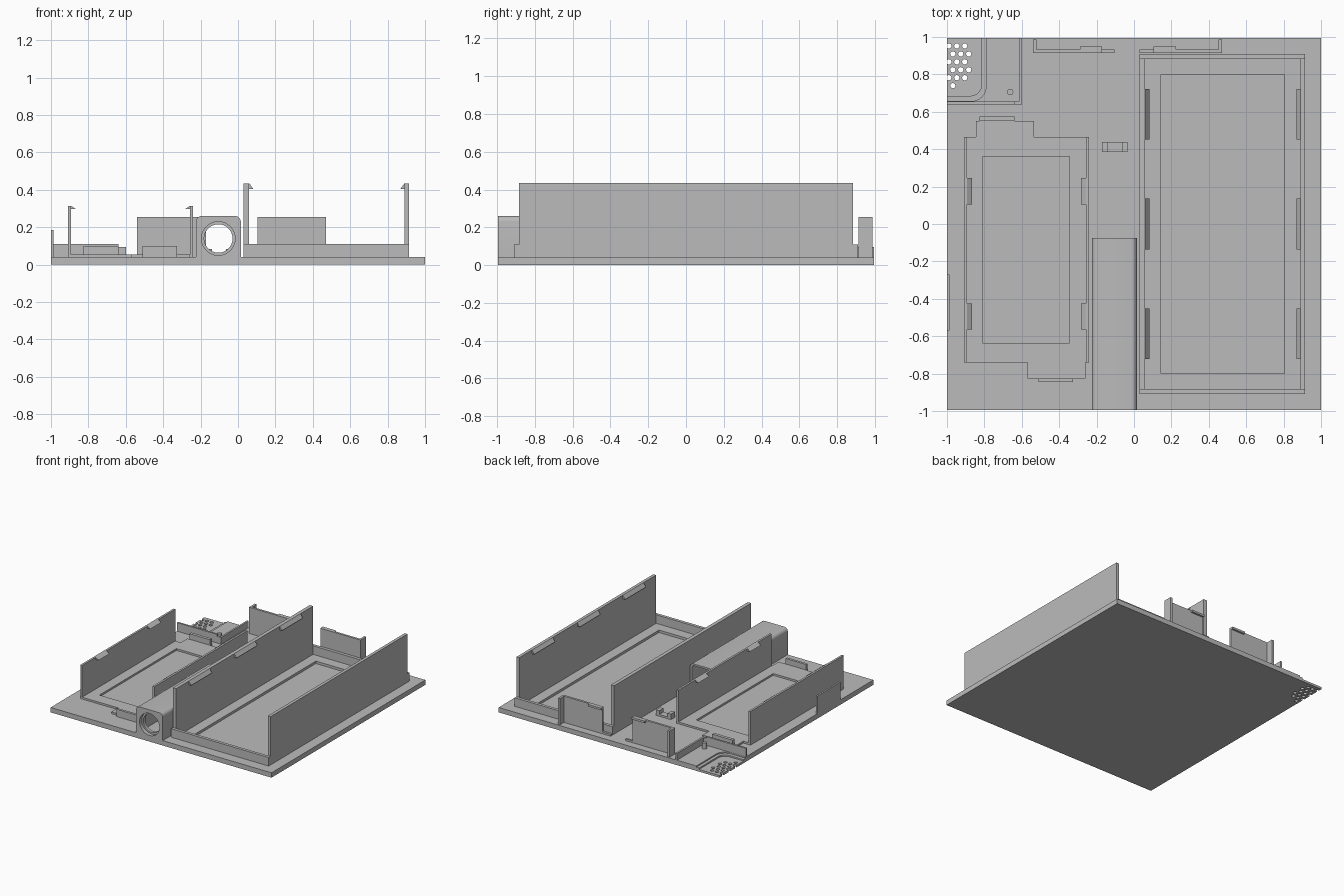
import bpy, bmesh, math
from mathutils import Vector

old = bpy.data.objects.get("Cube")
if old:
    bpy.data.objects.remove(old, do_unlink=True)

GREY = (0.5, 0.5, 0.5, 1)
mat = bpy.data.materials.new("plain_grey")
mat.use_nodes = True
mat.diffuse_color = GREY
mat.node_tree.nodes["Principled BSDF"].inputs["Base Color"].default_value = GREY

FLOOR = 0.04   # top of the base plate


def finish(name, bm):
    bmesh.ops.recalc_face_normals(bm, faces=bm.faces)
    mesh = bpy.data.meshes.new(name)
    bm.to_mesh(mesh)
    bm.free()
    mesh.materials.append(mat)
    ob = bpy.data.objects.new(name, mesh)
    bpy.context.collection.objects.link(ob)
    return ob


def prism(name, outline, lo, hi, axis="z"):
    """Extrude a 2D outline: (x, y) along z, or (x, z) along y."""
    bm = bmesh.new()
    place = (lambda a, b, t: (a, b, t)) if axis == "z" else (lambda a, b, t: (a, t, b))
    face = bm.faces.new([bm.verts.new(place(a, b, lo)) for a, b in outline])
    new = bmesh.ops.extrude_face_region(bm, geom=[face])["geom"]
    step = Vector(place(0, 0, hi - lo))
    bmesh.ops.translate(bm, vec=step, verts=[v for v in new if isinstance(v, bmesh.types.BMVert)])
    return finish(name, bm)


def rect(x0, x1, y0, y1):
    return [(x0, y0), (x1, y0), (x1, y1), (x0, y1)]


def box(name, x0, x1, y0, y1, z0, z1):
    return prism(name, rect(x0, x1, y0, y1), z0, z1)


def arc(cx, cy, r, start, end, n):
    angles = [math.radians(start + (end - start) * i / n) for i in range(n + 1)]
    return [(cx + r * math.cos(a), cy + r * math.sin(a)) for a in angles]


def circle(cx, cy, r, n):
    return arc(cx, cy, r, 0, 360, n)[:-1]


def cut(ob, *cutters):
    for cutter in cutters:
        cutter.hide_render = True
        mod = ob.modifiers.new("cut", "BOOLEAN")
        mod.operation = "DIFFERENCE"
        mod.solver = "EXACT"
        mod.object = cutter
    graph = bpy.context.evaluated_depsgraph_get()
    mesh = bpy.data.meshes.new_from_object(ob.evaluated_get(graph))
    ob.modifiers.clear()
    ob.data = mesh
    for cutter in cutters:
        bpy.data.objects.remove(cutter, do_unlink=True)


def clip(name, x, direction, y0, y1, top, reach, drop):
    """Wedge on a wall top, sloping down to a flat underside."""
    prism(name, [(x, top), (x + direction * reach, top - drop), (x, top - drop)], y0, y1, "y")


# Base plate with the sunken floor of the wide tray and the stepped vent corner
plate = box("base_plate", -1, 1, -0.995, 0.995, 0, FLOOR)


def vent_pocket(x, y, r, z):
    return prism("pocket_cutter", [(-1.1, y)] + arc(x - r, y + r, r, -90, 0, 8)
                 + [(x, 1.1), (-1.1, 1.1)], z, 0.1)


cut(plate,
    box("floor_cutter", 0.145, 0.805, -0.8, 0.8, 0.02, 0.1),
    vent_pocket(-0.79, 0.657, 0.08, 0.03),
    vent_pocket(-0.815, 0.685, 0.06, 0.018))

# Round vent holes in staggered rows
bm = bmesh.new()
PITCH = 0.0425
for row in range(6):
    for col in range(3):
        x = -0.99 + PITCH * (col + (0.5 if row % 2 else 0))
        y = 0.952 - PITCH * row
        if row == 5 and col > 0 or row == 4 and col > 2:
            continue
        ring = [bm.verts.new((a, b, -0.05)) for a, b in circle(x, y, 0.014, 16)]
        face = bm.faces.new(ring)
        new = bmesh.ops.extrude_face_region(bm, geom=[face])["geom"]
        bmesh.ops.translate(bm, vec=(0, 0, 0.15),
                            verts=[v for v in new if isinstance(v, bmesh.types.BMVert)])
cut(plate, finish("hole_cutter", bm))

# Vent corner walls and post
box("vent_front_wall", -1, -0.64, 0.64, 0.655, FLOOR, 0.11)
box("vent_front_wall_end", -0.64, -0.6, 0.64, 0.655, FLOOR, 0.095)
box("vent_side_wall", -0.615, -0.6, 0.655, 0.995, FLOOR, 0.095)
prism("vent_post", circle(-0.662, 0.706, 0.017, 20), FLOOR, 0.09)

# Wide tray: low rim, two tall side walls and their clips
rim = box("wide_tray_rim", 0.03, 0.915, -0.91, 0.91, FLOOR, 0.11)
cut(rim, box("rim_cutter", 0.06, 0.89, -0.885, 0.885, 0, 0.2))
for side, x0, x1, inner, way in (("right", 0.03, 0.06, 0.06, 1), ("left", 0.89, 0.915, 0.89, -1)):
    box(f"wide_tray_{side}_wall", x0, x1, -0.885, 0.885, 0.11, 0.435)
    for i in (-1, 0, 1):
        mid = i * 0.587
        clip(f"wide_tray_{side}_clip", inner, way, mid - 0.135, mid + 0.135, 0.435, 0.022, 0.03)

# Narrow tray: stepped slab with a window, side walls, clips and end tabs
slab = prism("narrow_tray_floor", [
    (-0.91, -0.74), (-0.57, -0.74), (-0.57, -0.825), (-0.26, -0.825), (-0.26, -0.74),
    (-0.24, -0.74), (-0.24, 0.465), (-0.535, 0.465), (-0.535, 0.55), (-0.845, 0.55),
    (-0.845, 0.465), (-0.91, 0.465)], FLOOR, 0.055)
cut(slab, box("window_cutter", -0.81, -0.345, -0.635, 0.36, 0, 0.1))
for side, x0, x1, inner, way in (("right", -0.91, -0.893, -0.893, 1), ("left", -0.257, -0.24, -0.257, -1)):
    box(f"narrow_tray_{side}_wall", x0, x1, -0.74, 0.465, 0.055, 0.315)
    for y in (-0.495, 0.175):
        clip(f"narrow_tray_{side}_clip", inner, way, y - 0.07, y + 0.07, 0.315, 0.026, 0.018)
box("narrow_tray_front_tab", -0.51, -0.325, -0.845, -0.825, FLOOR, 0.1)
box("narrow_tray_back_tab", -0.825, -0.64, 0.55, 0.575, FLOOR, 0.1)

# Plate standing on the right edge
box("edge_plate", -1, -0.986, -0.57, -0.27, FLOOR, 0.185)


# Hollow duct with rounded top edges and a round mouth with a lip
def arch(x0, x1, z0, z1, r):
    return ([(x0, z0), (x1, z0)] + arc(x1 - r, z1 - r, r, 0, 90, 6)
            + arc(x0 + r, z1 - r, r, 90, 180, 6))


MOUTH = (-0.105, 0.14)
duct = prism("duct", arch(-0.225, 0.015, FLOOR, 0.26, 0.03), -0.995, -0.075, "y")
cut(duct,
    prism("cavity_cutter", arch(-0.21, 0.0, FLOOR + 0.002, 0.245, 0.02), -0.94, 0.1, "y"),
    prism("mouth_cutter", circle(*MOUTH, 0.09, 40), -1.1, -0.965, "y"),
    prism("lip_cutter", circle(*MOUTH, 0.076, 40), -1.1, -0.9, "y"))

# Back port brackets: panel, end return, low sill and overhanging clip
for side, end, inner, sill, way in (("right", -0.54, -0.17, -0.105, 1), ("left", 0.47, 0.105, 0.03, -1)):
    box(f"port_{side}_panel", *sorted((end, inner)), 0.914, 0.932, FLOOR, 0.255)
    box(f"port_{side}_return", *sorted((end, end + way * 0.018)), 0.932, 0.987, FLOOR, 0.255)
    box(f"port_{side}_sill", *sorted((inner, sill)), 0.914, 0.932, FLOOR, 0.055)
    box(f"port_{side}_clip", *sorted((inner, inner - way * 0.12)), 0.932, 0.948, 0.238, 0.255)

# Small cradle on the floor
box("cradle_base", -0.17, -0.035, 0.385, 0.438, FLOOR, 0.055)
for x in (-0.17, -0.065):
    box("cradle_post", x, x + 0.03, 0.385, 0.438, 0.055, 0.085)

# Keep edges crisp while smoothing the round parts
bpy.ops.object.select_all(action="DESELECT")
for name in ("duct", "vent_post", "base_plate"):
    bpy.data.objects[name].select_set(True)
bpy.context.view_layer.objects.active = duct
bpy.ops.object.shade_smooth_by_angle(angle=math.radians(30))
